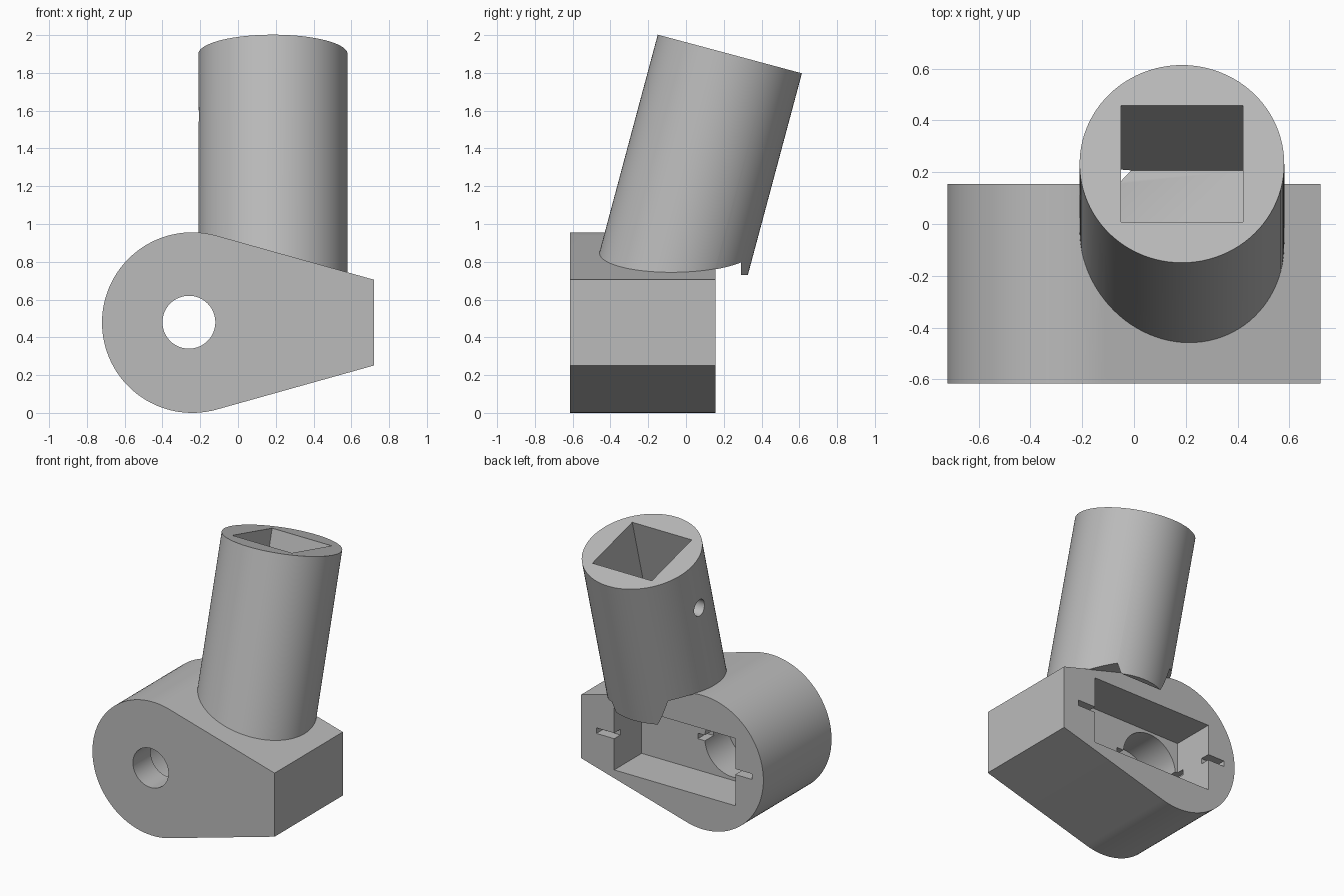
import bpy, bmesh, math
from mathutils import Matrix, Vector

if "Cube" in bpy.data.objects:
    bpy.data.objects.remove(bpy.data.objects["Cube"])

TILT = math.radians(15)
ROT = Matrix.Rotation(-TILT, 4, 'X')
TOP = Vector((0.185, 0.232, 1.9))          # centre of the tube's upper end
AXIS = Vector((0, math.sin(TILT), math.cos(TILT)))

grey = bpy.data.materials.new("light_grey")
grey.diffuse_color = (0.5, 0.5, 0.5, 1)
grey.use_nodes = True
grey.node_tree.nodes["Principled BSDF"].inputs["Base Color"].default_value = grey.diffuse_color


def make(name, bm):
    bmesh.ops.recalc_face_normals(bm, faces=bm.faces)
    me = bpy.data.meshes.new(name)
    bm.to_mesh(me)
    bm.free()
    me.materials.append(grey)
    ob = bpy.data.objects.new(name, me)
    bpy.context.collection.objects.link(ob)
    return ob


def box(x0, x1, y0, y1, z0, z1, mat=None):
    bm = bmesh.new()
    m = Matrix.Translation(((x0 + x1) / 2, (y0 + y1) / 2, (z0 + z1) / 2)) @ \
        Matrix.Diagonal((x1 - x0, y1 - y0, z1 - z0, 1))
    bmesh.ops.create_cube(bm, size=1, matrix=(mat @ m) if mat else m)
    return make("cutter", bm)


def cylinder(name, r, length, mat, seg=96):
    bm = bmesh.new()
    bmesh.ops.create_cone(bm, cap_ends=True, segments=seg, radius1=r, radius2=r,
                          depth=length, matrix=mat)
    return make(name, bm)


def bore(r, y0, y1, x, z):
    m = Matrix.Translation((x, (y0 + y1) / 2, z)) @ Matrix.Rotation(math.pi / 2, 4, 'X')
    return cylinder("cutter", r, y1 - y0, m, 64)


def teardrop(name, y0, y1, dz=0.0):
    """Round end on the left, tapering to a blunt end on the right."""
    pts = []
    for i in range(65):
        a = math.radians(74.6 + 210.8 * i / 64)
        pts.append((-0.242 + 0.478 * math.cos(a), 0.478 + 0.478 * math.sin(a)))
    pts += [(0.72, 0.251), (0.72, 0.705)]
    bm = bmesh.new()
    f = bm.faces.new([bm.verts.new((x, y0, z + dz)) for x, z in pts])
    r = bmesh.ops.extrude_face_region(bm, geom=[f])
    bmesh.ops.translate(bm, vec=(0, y1 - y0, 0),
                        verts=[v for v in r["geom"] if isinstance(v, bmesh.types.BMVert)])
    return make(name, bm)


def combine(target, other, op='DIFFERENCE'):
    mod = target.modifiers.new("bool", 'BOOLEAN')
    mod.operation, mod.object, mod.solver = op, other, 'EXACT'
    bpy.context.view_layer.objects.active = target
    bpy.ops.object.modifier_apply(modifier=mod.name)
    bpy.data.objects.remove(other, do_unlink=True)


# Tilted tube: flat underside, cover clearance, blind square socket, side pin hole
LEN = 1.5
tube = cylinder("tube", 0.395, LEN, Matrix.Translation(TOP - AXIS * LEN / 2) @ ROT)
combine(tube, box(-1, 1, -1, 1, 0, 0.73))
combine(tube, teardrop("cutter", 0.12, 0.29, -0.003))
combine(tube, box(-0.235, 0.235, -0.233, 0.233, -0.966, 0.2, Matrix.Translation(TOP) @ ROT))
pin = Matrix.Translation((-0.2, 0.145, 1.57)) @ Matrix.Rotation(math.pi / 2, 4, 'Y')
combine(tube, cylinder("cutter", 0.058, 0.4, pin, 32))

# Housing joined with the tube
housing = teardrop("housing", -0.615, 0.155)
combine(housing, tube, 'UNION')

# Rear pocket, stepped bore and locating slots
combine(housing, box(-0.498, 0.459, -0.155, 0.2, 0.237, 0.718))
combine(housing, bore(0.22, -0.415, -0.1, -0.26, 0.48))
combine(housing, bore(0.14, -0.7, -0.3, -0.26, 0.48))
combine(housing, box(-0.63, 0.60, 0.085, 0.2, 0.46, 0.50))
combine(housing, box(-0.535, 0.015, -0.255, -0.1, 0.46, 0.50))

# Smooth the round surfaces, keep the edges sharp
bpy.ops.object.select_all(action='DESELECT')
housing.select_set(True)
bpy.context.view_layer.objects.active = housing
bpy.ops.object.shade_smooth_by_angle(angle=math.radians(30))
